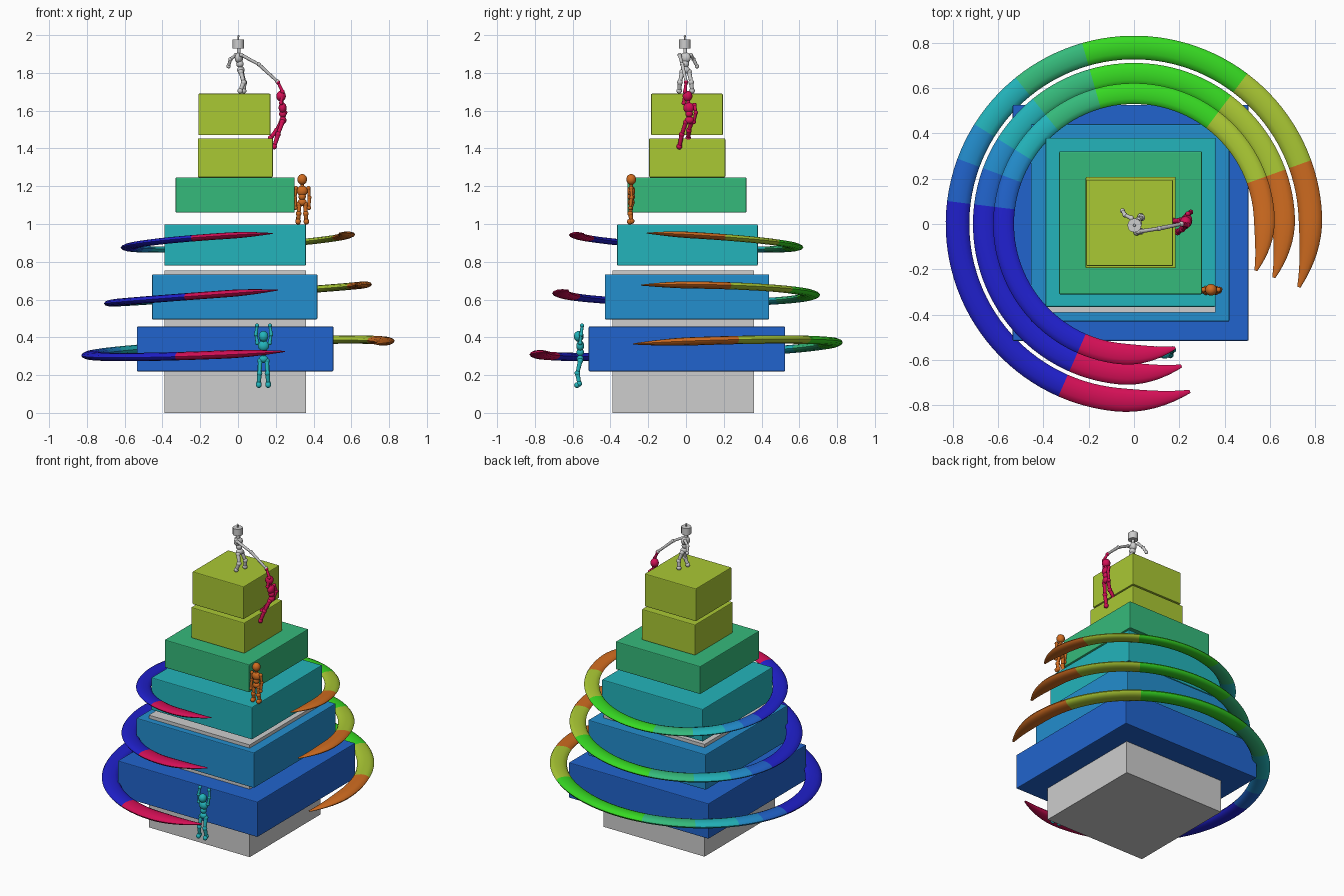
import bpy, bmesh, math
from mathutils import Vector, Matrix

if "Cube" in bpy.data.objects:
    bpy.data.objects.remove(bpy.data.objects["Cube"])


def srgb(*rgb):
    lin = [(c / 255 / 12.92) if c < 11 else ((c / 255 + 0.055) / 1.055) ** 2.4 for c in rgb]
    return (*lin, 1.0)


MATS = {}
for label, rgb in {
    "light grey": (205, 205, 205), "indigo": (32, 32, 205), "blue": (33, 100, 205),
    "sky blue": (35, 142, 206), "teal": (35, 180, 187), "sea green": (53, 186, 123),
    "bright green": (54, 216, 34), "lime": (170, 200, 52), "orange": (208, 108, 32),
    "crimson": (212, 15, 86),
}.items():
    MATS[label] = bpy.data.materials.new(label)
    MATS[label].diffuse_color = srgb(*rgb)


def finish(bm, name, colours, smooth=True):
    mesh = bpy.data.meshes.new(name)
    bmesh.ops.recalc_face_normals(bm, faces=bm.faces)
    bm.to_mesh(mesh)
    bm.free()
    ob = bpy.data.objects.new(name, mesh)
    bpy.context.collection.objects.link(ob)
    for c in colours:
        mesh.materials.append(MATS[c])
    if smooth:
        bpy.ops.object.select_all(action='DESELECT')
        ob.select_set(True)
        bpy.context.view_layer.objects.active = ob
        bpy.ops.object.shade_smooth_by_angle(angle=math.radians(40))
    return ob


def box(name, colour, x, y, z, bevel=0.005):
    bm = bmesh.new()
    bmesh.ops.create_cube(bm, size=1)
    for v in bm.verts:
        v.co = [(a + b) / 2 + c * (b - a) for (a, b), c in zip((x, y, z), v.co)]
    ob = finish(bm, name, [colour], smooth=False)
    if bevel:
        mod = ob.modifiers.new("soft edges", 'BEVEL')
        mod.width, mod.segments = bevel, 2


# Stacked blocks of the tower
box("core_block", "light grey", (-.39, .36), (-.39, .36), (0, .755), 0)
box("tier_1", "blue", (-.535, .505), (-.515, .525), (.22, .457))
box("tier_2", "sky blue", (-.455, .42), (-.43, .44), (.495, .733))
box("tier_3", "teal", (-.39, .36), (-.365, .38), (.78, .998))
box("tier_4", "sea green", (-.33, .30), (-.31, .32), (1.06, 1.247))
box("tier_5", "lime", (-.213, .184), (-.195, .208), (1.247, 1.453))
box("tier_6", "lime", (-.21, .172), (-.185, .195), (1.47, 1.69))

# Open rings: end angle of each colour band, in degrees
BANDS = [("orange", 19.8), ("lime", 53), ("bright green", 106), ("sea green", 129),
         ("teal", 148), ("sky blue", 159.7), ("blue", 173), ("indigo", 246.3),
         ("crimson", 288.5)]
START, TAPER, SIDES = -21, 24, 12


def ring(name, radius, half_w, half_h, height, tilt_x, tilt_y):
    stations, band_of = [START], []
    for k, (_, end) in enumerate(BANDS):
        a, n = stations[-1], max(4, round((end - stations[-1]) / 3))
        stations += [a + (end - a) * (i + 1) / n for i in range(n)]
        band_of += [k] * n
    bm = bmesh.new()
    loops = []
    for a in stations:
        t = min(1, (a - START) / TAPER, (stations[-1] - a) / TAPER)
        s = 0.14 + 0.86 * math.sin(max(t, 0) * math.pi / 2)
        loop = []
        for j in range(SIDES):
            u = math.tau * j / SIDES
            r = radius + half_w * s * math.cos(u)
            x, y = r * math.cos(math.radians(a)), r * math.sin(math.radians(a))
            z = height + tilt_x * x + tilt_y * y + half_h * s * math.sin(u)
            loop.append(bm.verts.new((x, y, z)))
        loops.append(loop)
    for i, k in enumerate(band_of):
        for j in range(SIDES):
            n = (j + 1) % SIDES
            f = bm.faces.new((loops[i][j], loops[i + 1][j], loops[i + 1][n], loops[i][n]))
            f.material_index = k
    bm.faces.new(loops[0])
    bm.faces.new(loops[-1]).material_index = len(BANDS) - 1
    finish(bm, name, [b[0] for b in BANDS])


ring("lower_ring", .778, .052, .022, .342, .046, .038)
ring("middle_ring", .66, .05, .019, .63, .072, -.008)
ring("upper_ring", .575, .046, .017, .91, .057, -.054)


# Jointed mannequins
def ball(bm, p, r, scale=(1, 1, 1), rot=None):
    m = Matrix.Translation(p) @ (rot or Matrix()) @ Matrix.Diagonal((*scale, 1))
    bmesh.ops.create_uvsphere(bm, u_segments=14, v_segments=10, radius=r, matrix=m)


def rod(bm, a, b, r1, r2):
    a, b = Vector(a), Vector(b)
    d = b - a
    m = Matrix.Translation((a + b) / 2) @ d.to_track_quat('Z', 'Y').to_matrix().to_4x4()
    bmesh.ops.create_cone(bm, cap_ends=True, segments=12, radius1=r1, radius2=r2,
                          depth=d.length, matrix=m)


def limb(bm, points, r):
    for a, b in zip(points, points[1:]):
        rod(bm, a, b, r, r * 0.8)
    for i, p in enumerate(points):
        ball(bm, p, r * 1.2)


def mannequin(name, colour, head, chest, pelvis, arms, legs, turn=0, robot=False):
    bm = bmesh.new()
    head, chest, pelvis = Vector(head), Vector(chest), Vector(pelvis)
    spin = Matrix.Rotation(math.radians(turn), 4, 'Z')
    ball(bm, chest, .03, (1, .7, .95), spin)
    ball(bm, (chest + pelvis) / 2, .02)
    ball(bm, pelvis, .025, (1, .75, .8), spin)
    rod(bm, chest, head, .011, .009)
    if robot:
        # Can-shaped head with an antenna
        up = Vector((0, 0, 1))
        rod(bm, head - up * .023, head + up * .023, .031, .031)
        rod(bm, head + up * .023, head + up * .037, .004, .004)
        ball(bm, head + up * .041, .006)
    else:
        ball(bm, head, .026, (1, 1, 1.1))
    for path in arms:
        limb(bm, path, .0095)
    for path in legs:
        limb(bm, path, .0125)
    finish(bm, name, [colour])


def both_sides(centre_x, path):
    return [[(centre_x + s * x, y, z) for x, y, z in path] for s in (-1, 1)]


mannequin("hanging_figure", "teal", (.135, -.568, .405), (.135, -.56, .355), (.135, -.56, .285),
          both_sides(.135, [(.033, -.56, .37), (.04, -.555, .415), (.034, -.55, .462)]),
          both_sides(.135, [(.018, -.56, .275), (.021, -.575, .21), (.025, -.565, .155), (.025, -.577, .147)]))

mannequin("standing_figure", "orange", (.34, -.29, 1.236), (.34, -.29, 1.175), (.34, -.29, 1.115),
          both_sides(.34, [(.033, -.29, 1.19), (.038, -.288, 1.14), (.036, -.295, 1.085)]),
          both_sides(.34, [(.016, -.29, 1.105), (.019, -.295, 1.055), (.022, -.288, 1.015), (.022, -.298, 1.012)]))

mannequin("dangling_figure", "crimson", (.228, .008, 1.677), (.236, .015, 1.615), (.238, .018, 1.55),
          [[(.228, -.012, 1.64), (.236, -.005, 1.70), (.212, 0, 1.75)],
           [(.238, .045, 1.63), (.25, .052, 1.59), (.235, .042, 1.54)]],
          [[(.23, .03, 1.54), (.205, .015, 1.495), (.172, .012, 1.455)],
           [(.235, .0, 1.54), (.212, -.022, 1.475), (.192, -.035, 1.41)]], turn=90)

mannequin("helper_figure", "light grey", (.002, -.006, 1.953), (.005, -.003, 1.88), (.015, -.003, 1.815),
          [[(-.012, .026, 1.895), (-.04, .04, 1.872), (-.05, .058, 1.835)],
           [(.018, -.034, 1.895), (.11, -.02, 1.845), (.208, 0, 1.755)]],
          [[(.015, -.02, 1.805), (.03, -.032, 1.75), (.012, -.036, 1.705)],
           [(.018, .016, 1.805), (.034, .028, 1.75), (.03, .032, 1.705)]], turn=65, robot=True)

for m in bpy.data.materials:
    if m.users and not m.is_grease_pencil:
        m.use_nodes = True
        m.node_tree.nodes["Principled BSDF"].inputs["Base Color"].default_value = m.diffuse_color
